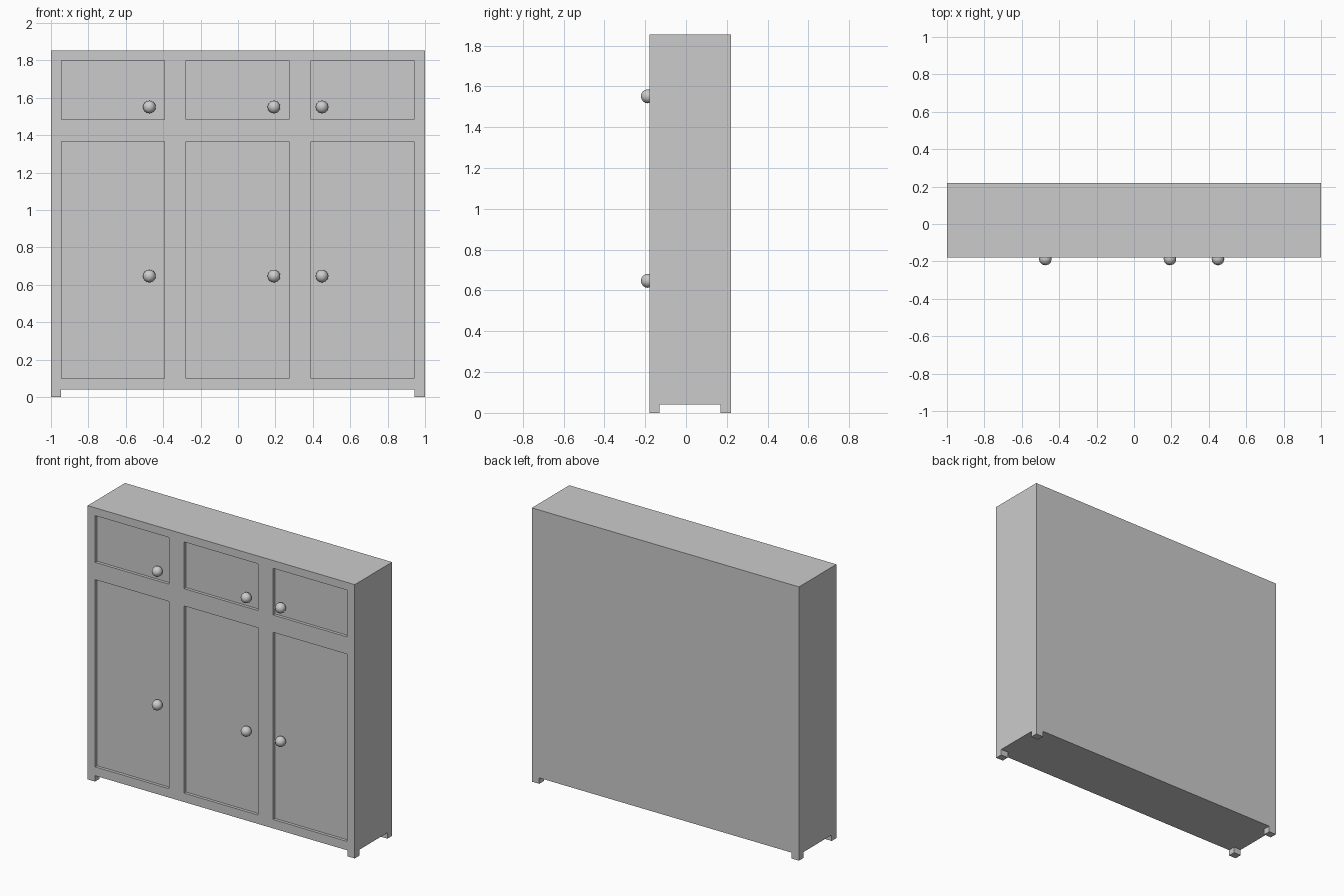
import bpy
import bmesh
from mathutils import Matrix, Vector

if "Cube" in bpy.data.objects:
    bpy.data.objects.remove(bpy.data.objects["Cube"])

FRONT, BACK, RECESS = -0.18, 0.22, 0.02
BASE, TOP = 0.04, 1.853
XS = [-1, -0.943, -0.392, -0.277, 0.274, 0.389, 0.941, 1]
ZS = [BASE, 0.1, 1.367, 1.484, 1.8, TOP]


def finish(bm, name):
    bmesh.ops.recalc_face_normals(bm, faces=bm.faces)
    mesh = bpy.data.meshes.new(name)
    bm.to_mesh(mesh)
    bm.free()
    obj = bpy.data.objects.new(name, mesh)
    bpy.context.collection.objects.link(obj)
    return obj


def carcass():
    bm = bmesh.new()
    # front face as a grid of stiles, rails and panels
    grid = [[bm.verts.new((x, FRONT, z)) for z in ZS] for x in XS]
    panels = []
    for i in range(len(XS) - 1):
        for j in range(len(ZS) - 1):
            face = bm.faces.new((grid[i][j], grid[i + 1][j],
                                 grid[i + 1][j + 1], grid[i][j + 1]))
            if i % 2 and j % 2:
                panels.append(face)
    # sides, top and bottom, then the back
    rim = [e for e in bm.edges if e.is_boundary]
    new = bmesh.ops.extrude_edge_only(bm, edges=rim)["geom"]
    for v in new:
        if isinstance(v, bmesh.types.BMVert):
            v.co.y = BACK
    bmesh.ops.holes_fill(bm, edges=[e for e in bm.edges if e.is_boundary], sides=0)
    # door and drawer panels sink into the frame
    sunk = bmesh.ops.extrude_discrete_faces(bm, faces=panels)["faces"]
    for face in sunk:
        bmesh.ops.translate(bm, verts=face.verts, vec=(0, RECESS, 0))
    return finish(bm, "cabinet_body")


def foot(name, x, y):
    bm = bmesh.new()
    size = Matrix.Diagonal((0.055, 0.05, BASE, 1))
    bmesh.ops.create_cube(bm, size=1, matrix=Matrix.Translation((x, y, BASE / 2)) @ size)
    return finish(bm, name)


def knob(name, x, z):
    bm = bmesh.new()
    bmesh.ops.create_uvsphere(bm, u_segments=12, v_segments=8, radius=0.034)
    for f in bm.faces:
        f.smooth = True
    obj = finish(bm, name)
    obj.location = Vector((x, -0.187, z))
    return obj


carcass()

# four corner feet
for side, sx in (("left", -1), ("right", 1)):
    foot(f"front_foot_{side}", sx * 0.9725, FRONT + 0.025)
    foot(f"back_foot_{side}", sx * 0.9725, BACK - 0.025)

# one knob on each panel
for col, x in (("left", -0.474), ("middle", 0.192), ("right", 0.449)):
    knob(f"door_knob_{col}", x, 0.647)
    knob(f"upper_door_knob_{col}", x, 1.551)
